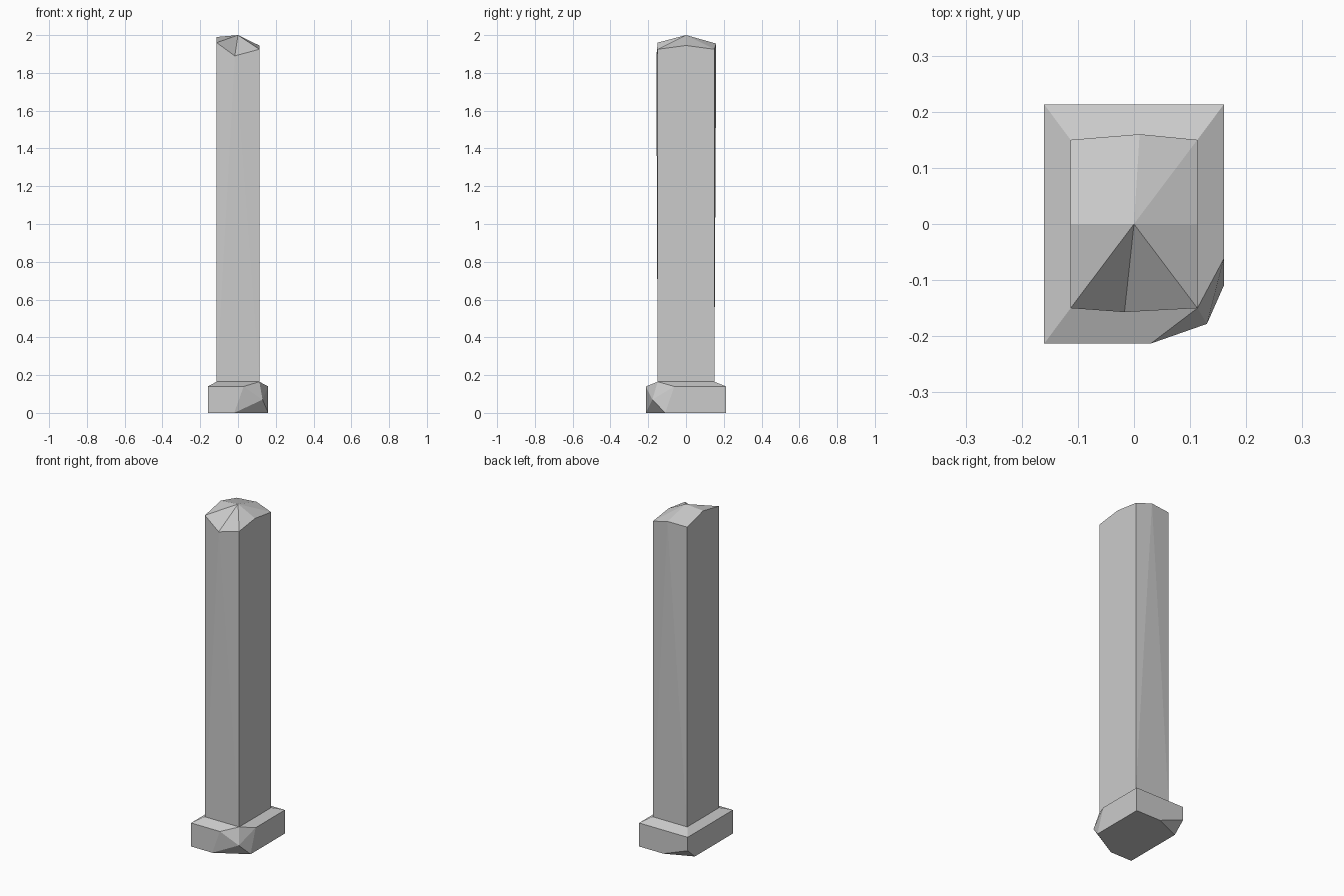
import bpy, bmesh

if "Cube" in bpy.data.objects:
    bpy.data.objects.remove(bpy.data.objects["Cube"])

COLOR = (0.6, 0.6, 0.6, 1)
stone = bpy.data.materials.new("grey_stone")
stone.use_nodes = True
stone.diffuse_color = COLOR
stone.node_tree.nodes["Principled BSDF"].inputs["Base Color"].default_value = COLOR


def finish(name, bm):
    bmesh.ops.recalc_face_normals(bm, faces=bm.faces)
    mesh = bpy.data.meshes.new(name)
    bm.to_mesh(mesh)
    bm.free()
    mesh.materials.append(stone)
    bpy.context.collection.objects.link(bpy.data.objects.new(name, mesh))


HX, HY, SEAT = 0.113, 0.15, 0.165   # shaft half sizes, top of the plinth
BX, BY, RIM = 0.16, 0.213, 0.14     # plinth half sizes, top of its walls
corners = [(-1, -1), (1, -1), (1, 1), (-1, 1)]

# Plinth: a bevelled block with two chipped corners
bm = bmesh.new()
points = [(x * HX, y * HY, SEAT) for x, y in corners]
for x, y in corners:
    if (x, y) != (1, -1):
        points.append((x * BX, y * BY, RIM))
        if (x, y) != (-1, 1):
            points.append((x * BX, y * BY, 0))
# large chip at the front
points += [(0.03, -BY, RIM), (-0.02, -BY, 0), (0.13, -0.178, 0.07),
           (BX, -0.11, 0), (BX, -0.062, RIM)]
# small chip at the back
points += [(0, BY, 0), (-BX, 0.145, 0), (-BX, BY, 0.06)]
bmesh.ops.convex_hull(bm, input=[bm.verts.new(p) for p in points])
bmesh.ops.dissolve_limit(bm, angle_limit=0.01, verts=bm.verts, edges=bm.edges)
finish("plinth", bm)

# Shaft: four walls, each with a displaced midpoint on its broken top edge
bm = bmesh.new()
foot = [bm.verts.new((x * HX, y * HY, SEAT)) for x, y in corners]
top = [bm.verts.new((x * HX, y * HY, z))
       for (x, y), z in zip(corners, (1.96, 1.925, 1.925, 1.95))]
mid = [bm.verts.new(p) for p in ((-0.017, -0.157, 1.89), (HX, 0, 1.945),
                                 (0.01, 0.16, 1.955), (-HX, 0, 1.99))]
apex = bm.verts.new((0, 0, 2))
for i in range(4):
    j = (i + 1) % 4
    bm.faces.new((foot[i], foot[j], mid[i]))
    bm.faces.new((foot[j], top[j], mid[i]))
    bm.faces.new((foot[i], mid[i], top[i]))
    # rough crown
    bm.faces.new((top[i], mid[i], apex))
    bm.faces.new((mid[i], top[j], apex))
bm.faces.new(foot[::-1])
finish("shaft", bm)
